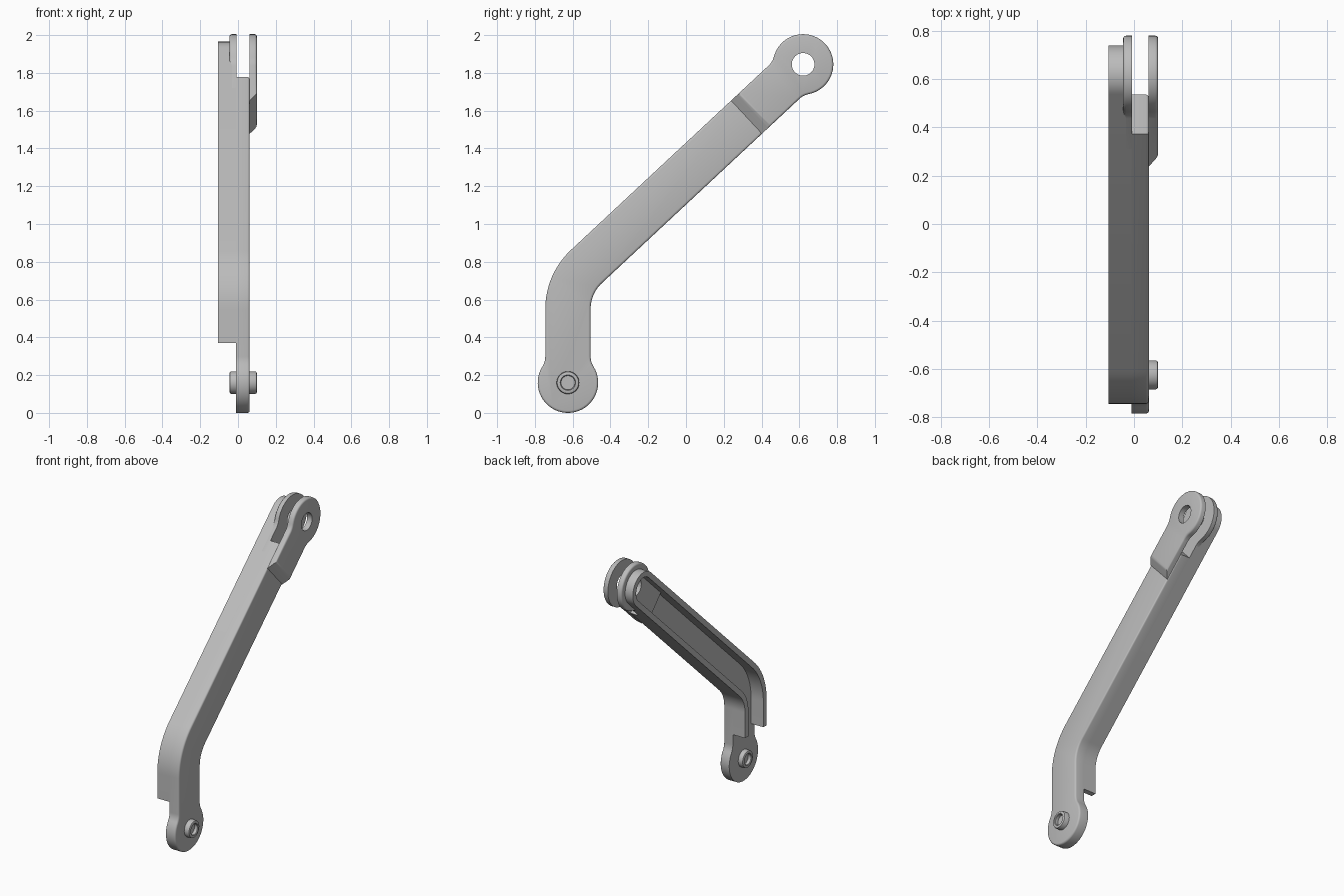
import bpy, bmesh, math
from mathutils import Vector

cube = bpy.data.objects.get("Cube")
if cube:
    bpy.data.objects.remove(cube, do_unlink=True)

grey = bpy.data.materials.new("cast_grey")
grey.use_nodes = True
grey.diffuse_color = (0.5, 0.5, 0.5, 1)
grey.node_tree.nodes["Principled BSDF"].inputs["Base Color"].default_value = (0.5, 0.5, 0.5, 1)

# Layout in the (y, z) plane
HALF, EYE, FILLET = 0.12, 0.16, 0.10
LOW, TOP, BEND = Vector((-0.625, 0.16)), Vector((0.62, 1.845)), Vector((-0.318, 0.55))
BEND_RADIUS = BEND.x - LOW.x
U = Vector((0.731, 0.682)).normalized()     # along the upper arm
N = Vector((-U.y, U.x))                     # across the upper arm


def arc(center, radius, a0, a1, steps):
    angles = [a0 + (a1 - a0) * i / steps for i in range(steps + 1)]
    return [center + radius * Vector((math.cos(a), math.sin(a))) for a in angles]


def on_arm(s, d):
    return TOP + U * s + N * d


def bend(d):
    return arc(BEND, BEND_RADIUS + d, math.pi, math.atan2(N.y, N.x), 14)


def eye(center, inward, side):
    """Round eye blended into the arm by fillets, from +side round to -side."""
    neck = math.sqrt((EYE + FILLET) ** 2 - (HALF + FILLET) ** 2)
    a = math.atan2(HALF + FILLET, neck)
    half = arc(Vector((neck, HALF + FILLET)), FILLET, -math.pi / 2, a - math.pi, 6)
    half += arc(Vector((0, 0)), EYE, a, math.pi, 18)[1:]
    full = half + [Vector((p.x, -p.y)) for p in reversed(half[:-1])]
    return [center + inward * p.x + side * p.y for p in full]


def finish(obj):
    obj.data.materials.clear()
    obj.data.materials.append(grey)
    bpy.ops.object.select_all(action="DESELECT")
    obj.select_set(True)
    bpy.context.view_layer.objects.active = obj
    bpy.ops.object.shade_smooth_by_angle(angle=math.radians(35))


def prism(name, outline, x0, x1, round_x=(), radius=0.012, ramp=0, hole=None):
    """Extrude a (y, z) outline along x, rounding the rims of chosen ends."""
    bm = bmesh.new()
    rows = {x: [bm.verts.new((x, p.x, p.y)) for p in outline] for x in (x0, x1)}
    caps = {x: bm.faces.new(row) for x, row in rows.items()}
    count = len(outline)
    for i in range(count):
        j = (i + 1) % count
        bm.faces.new((rows[x0][i], rows[x0][j], rows[x1][j], rows[x1][i]))
    for v in rows[x1][-2:]:
        v.co += Vector((0, U.x, U.y)) * ramp
    bmesh.ops.recalc_face_normals(bm, faces=bm.faces[:])
    edges = [e for x in round_x for e in caps[x].edges]
    if edges:
        bmesh.ops.bevel(bm, geom=edges, offset=radius, segments=3, profile=0.5,
                        affect="EDGES", clamp_overlap=True)
    mesh = bpy.data.meshes.new(name)
    bm.to_mesh(mesh)
    bm.free()
    obj = bpy.data.objects.new(name, mesh)
    bpy.context.collection.objects.link(obj)
    if hole:
        bpy.ops.mesh.primitive_cylinder_add(vertices=40, radius=hole, depth=1,
                                            location=(0, TOP.x, TOP.y),
                                            rotation=(0, math.pi / 2, 0))
        cutter = bpy.context.object
        cutter.hide_render = True
        mod = obj.modifiers.new("hole", "BOOLEAN")
        mod.operation, mod.solver, mod.object = "DIFFERENCE", "EXACT", cutter
        bpy.context.view_layer.objects.active = obj
        bpy.ops.object.modifier_apply(modifier=mod.name)
        bpy.data.objects.remove(cutter, do_unlink=True)
    finish(obj)
    return obj


# Flat web with the lower eye, ending square at the fork slot
slot = -0.227
web = eye(LOW, Vector((0, 1)), Vector((-1, 0))) + bend(-HALF)
web += [on_arm(slot, -HALF), on_arm(slot, HALF)] + bend(HALF)[::-1]
prism("arm_web", web, -0.01, 0.062, round_x=(0.062,))

# Raised wall following the edge of the arm and closing round the upper end
end_z, inner = 0.37, HALF - 0.037
a_n = math.atan2(N.y, N.x)
wall = []
for d, flip in ((HALF, False), (inner, True)):
    loop = [Vector((LOW.x - d, end_z))] + bend(d)
    loop += arc(TOP, d, a_n, a_n - math.pi, 24)
    loop += bend(-d)[::-1] + [Vector((LOW.x + d, end_z))]
    wall += loop[::-1] if flip else loop
prism("channel_wall", wall, -0.105, -0.01)

# Fork plates carrying the upper eye
fork_eye = eye(TOP, -U, N)
prism("outer_fork_plate", fork_eye + [on_arm(-0.411, -HALF), on_arm(-0.411, HALF)],
      0.061, 0.10, round_x=(0.10,), ramp=0.055, hole=0.06)
prism("inner_fork_plate", fork_eye + [on_arm(-0.31, -HALF), on_arm(-0.31, HALF)],
      -0.045, -0.009, round_x=(-0.045,), hole=0.06)

# Pivot pin with a shallow recess in each end
profile = [(0, 0.075), (0.037, 0.075), (0.037, 0.096), (0.041, 0.10), (0.05, 0.10),
           (0.057, 0.097), (0.06, 0.09), (0.06, -0.035), (0.057, -0.042),
           (0.05, -0.045), (0.041, -0.045), (0.037, -0.041), (0.037, -0.02), (0, -0.02)]
bm = bmesh.new()
verts = [bm.verts.new((x, LOW.x, LOW.y + r)) for r, x in profile]
edges = [bm.edges.new(pair) for pair in zip(verts, verts[1:])]
bmesh.ops.spin(bm, geom=verts + edges, cent=(0, LOW.x, LOW.y), axis=(1, 0, 0),
               angle=math.tau, steps=36)
bmesh.ops.remove_doubles(bm, verts=bm.verts[:], dist=0.0005)
bmesh.ops.recalc_face_normals(bm, faces=bm.faces[:])
mesh = bpy.data.meshes.new("pivot_pin")
bm.to_mesh(mesh)
bm.free()
pin = bpy.data.objects.new("pivot_pin", mesh)
bpy.context.collection.objects.link(pin)
finish(pin)
